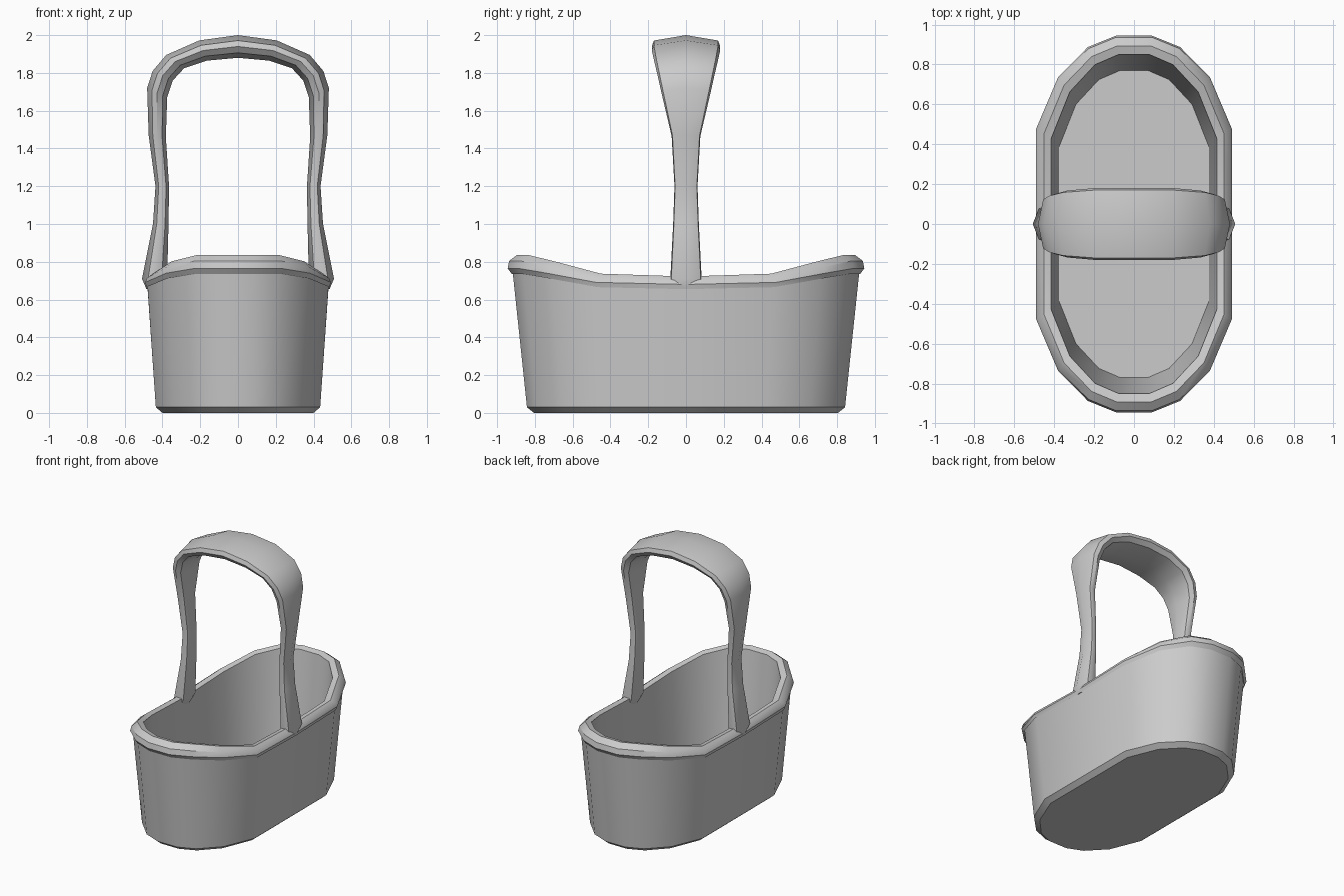
import bpy, bmesh
from mathutils import Vector

if "Cube" in bpy.data.objects:
    bpy.data.objects.remove(bpy.data.objects["Cube"])


def finish(name, bm, angle=0.6):
    bmesh.ops.recalc_face_normals(bm, faces=bm.faces)
    me = bpy.data.meshes.new(name)
    bm.to_mesh(me)
    bm.free()
    ob = bpy.data.objects.new(name, me)
    bpy.context.collection.objects.link(ob)
    bpy.ops.object.select_all(action='DESELECT')
    ob.select_set(True)
    bpy.context.view_layer.objects.active = ob
    bpy.ops.object.shade_smooth_by_angle(angle=angle)
    return ob


def loft(name, rings):
    # Bridge successive closed rings and cap both ends
    bm = bmesh.new()
    loops = [[bm.verts.new(p) for p in r] for r in rings]
    n = len(loops[0])
    for a, b in zip(loops, loops[1:]):
        for i in range(n):
            j = (i + 1) % n
            bm.faces.new((a[i], a[j], b[j], b[i]))
    bm.faces.new(loops[0])
    bm.faces.new(loops[-1])
    return finish(name, bm)


# Basket outline: unit x, unit y and share of the rim rise, one quadrant
QUAD = [(1, 0, 0), (1, 0.505, 0.13), (0.775, 0.78, 0.7),
        (0.47, 0.94, 1), (0.185, 1, 1)]
OUTLINE = (QUAD + [(-x, y, r) for x, y, r in QUAD[::-1]]
           + [(-x, -y, r) for x, y, r in QUAD[1:]]
           + [(x, -y, r) for x, y, r in QUAD[:0:-1]])


def basket_ring(sx, sy, z, rise):
    return [(x * sx, y * sy, z + r * rise) for x, y, r in OUTLINE]


# Basket body: outside wall, rolled rim, inside wall, floor
loft("basket", [basket_ring(*p) for p in [
    (0.400, 0.805, 0.00, 0),
    (0.435, 0.842, 0.03, 0),
    (0.480, 0.918, 0.675, 0.075),
    (0.485, 0.922, 0.655, 0.080),
    (0.491, 0.944, 0.68, 0.085),
    (0.482, 0.936, 0.70, 0.105),
    (0.452, 0.893, 0.722, 0.115),
    (0.415, 0.850, 0.715, 0.110),
    (0.375, 0.770, 0.08, 0),
]])

# Handle: outer x, outer z, inner x, inner z, half width in y
HALF = [(0.485, 0.655, 0.41, 0.655, 0.085),
        (0.508, 0.71, 0.375, 0.71, 0.083),
        (0.450, 1.00, 0.368, 1.00, 0.068),
        (0.437, 1.20, 0.365, 1.20, 0.061),
        (0.473, 1.47, 0.382, 1.46, 0.076),
        (0.481, 1.72, 0.375, 1.67, 0.130),
        (0.452, 1.81, 0.345, 1.76, 0.150),
        (0.380, 1.895, 0.285, 1.825, 0.168),
        (0.205, 1.972, 0.165, 1.865, 0.181),
        (0.0, 2.0, 0.0, 1.88, 0.181)]
PATH = HALF + [(-a, b, -c, d, w) for a, b, c, d, w in HALF[-2::-1]]

# Cross-section: depth from outer to inner face, share of half width
SIDE = [(0.24, 0.94), (0.5, 1.0), (0.78, 0.86)]
SECTION = [(0, 0)] + SIDE + [(1, 0)] + [(t, -w) for t, w in SIDE[::-1]]


def handle_ring(ox, oz, ix, iz, w):
    o, i = Vector((ox, 0, oz)), Vector((ix, 0, iz))
    return [o.lerp(i, t) + Vector((0, w * s, 0)) for t, s in SECTION]


loft("handle", [handle_ring(*p) for p in PATH])
